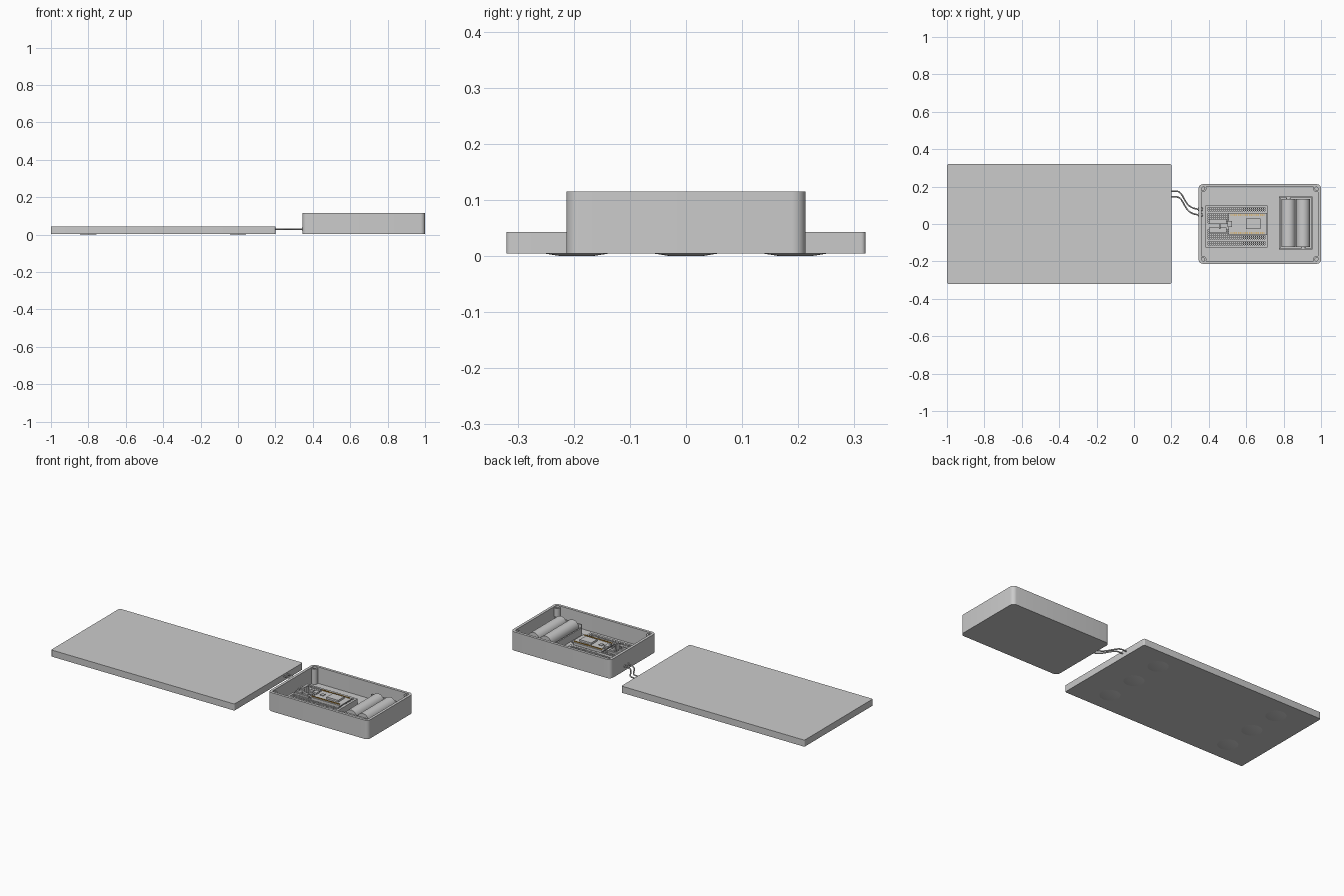
import bpy, bmesh, math
from mathutils import Matrix, Vector

old = bpy.data.objects.get("Cube")
if old:
    bpy.data.objects.remove(old, do_unlink=True)


def material(name, rgb):
    m = bpy.data.materials.new(name)
    m.use_nodes = True
    m.diffuse_color = (*rgb, 1)
    m.node_tree.nodes["Principled BSDF"].inputs["Base Color"].default_value = (*rgb, 1)
    return m


GREY = material("light_grey", (0.6, 0.6, 0.6))
GOLD = material("gold", (0.85, 0.42, 0.04))


def finish(bm, name, mat=GREY, smooth=True):
    bmesh.ops.recalc_face_normals(bm, faces=bm.faces)
    mesh = bpy.data.meshes.new(name)
    bm.to_mesh(mesh)
    bm.free()
    mesh.materials.append(mat)
    ob = bpy.data.objects.new(name, mesh)
    bpy.context.collection.objects.link(ob)
    if smooth:
        bpy.ops.object.select_all(action="DESELECT")
        ob.select_set(True)
        bpy.context.view_layer.objects.active = ob
        bpy.ops.object.shade_smooth_by_angle(angle=math.radians(35))
    return ob


def add_box(bm, x, y, z):
    """Add a box given as (min, max) ranges."""
    size = [b - a for a, b in (x, y, z)]
    mid = Vector([(a + b) / 2 for a, b in (x, y, z)])
    bmesh.ops.create_cube(bm, size=1, matrix=Matrix.Translation(mid) @ Matrix.Diagonal((*size, 1)))


def boxes(name, ranges, mat=GREY):
    bm = bmesh.new()
    for r in ranges:
        add_box(bm, *r)
    return finish(bm, name, mat, False)


def add_cone(bm, r1, r2, depth, centre, axis="Z", segments=32):
    rot = {"Z": Matrix(), "X": Matrix.Rotation(math.pi / 2, 4, "Y"),
           "Y": Matrix.Rotation(math.pi / 2, 4, "X")}[axis]
    bmesh.ops.create_cone(bm, cap_ends=True, segments=segments, radius1=r1, radius2=r2,
                          depth=depth, matrix=Matrix.Translation(centre) @ rot)


def rounded_prism(x, y, z, r, steps=6):
    """Prism with rounded upright corners; returns the mesh and its top face."""
    bm = bmesh.new()
    verts = []
    corners = [(x[1] - r, y[1] - r), (x[0] + r, y[1] - r), (x[0] + r, y[0] + r), (x[1] - r, y[0] + r)]
    for i, (cx, cy) in enumerate(corners):
        for k in range(steps + 1):
            a = math.pi / 2 * (i + k / steps)
            verts.append(bm.verts.new((cx + r * math.cos(a), cy + r * math.sin(a), z[0])))
    base = bm.faces.new(verts)
    ext = bmesh.ops.extrude_face_region(bm, geom=[base], use_keep_orig=True)["geom"]
    bmesh.ops.translate(bm, verts=[v for v in ext if isinstance(v, bmesh.types.BMVert)],
                        vec=(0, 0, z[1] - z[0]))
    bmesh.ops.recalc_face_normals(bm, faces=bm.faces)
    return bm, max(bm.faces, key=lambda f: f.calc_center_median().z)


def sink(bm, face, rim, depth):
    """Inset a face and push it down to make a recess."""
    bmesh.ops.inset_region(bm, faces=[face], thickness=rim, use_even_offset=True)
    ext = bmesh.ops.extrude_discrete_faces(bm, faces=[face])["faces"]
    bmesh.ops.translate(bm, verts=ext[0].verts, vec=(0, 0, -depth))


# Flat panel with six low feet
bm, _ = rounded_prism((-1, 0.2), (-0.32, 0.32), (0.004, 0.043), 0.008)
finish(bm, "panel")
bm = bmesh.new()
for fx in (-0.8, 0):
    for fy in (-0.195, 0, 0.195):
        add_cone(bm, 0.03, 0.055, 0.004, (fx, fy, 0.002))
finish(bm, "panel_feet")

# Open enclosure with corner screw posts
FLOOR = 0.018
bm, top = rounded_prism((0.345, 1), (-0.213, 0.213), (0.004, 0.115), 0.024)
sink(bm, top, 0.016, 0.115 - FLOOR)
finish(bm, "enclosure")
bm = bmesh.new()
for px in (0.367, 0.978):
    for py in (-0.19, 0.19):
        add_cone(bm, 0.02, 0.02, 0.108 - FLOOR, (px, py, (0.108 + FLOOR) / 2))
for f in [f for f in bm.faces if f.normal.z > 0.9]:
    sink(bm, f, 0.009, 0.05)
finish(bm, "screw_posts")

# Two wires with wall bushings
for side, shift in (("back", 0.015), ("front", -0.015)):
    cu = bpy.data.curves.new("wire_" + side, "CURVE")
    cu.dimensions = "3D"
    cu.bevel_depth = 0.004
    cu.bevel_resolution = 3
    sp = cu.splines.new("BEZIER")
    path = [(0.195, 0.16), (0.265, 0.125), (0.37, 0.063)]
    handles = [(0.045, 0), (0.022, -0.04), (0.07, 0)]
    sp.bezier_points.add(len(path) - 1)
    for p, (wx, wy), (hx, hy) in zip(sp.bezier_points, path, handles):
        p.co = (wx, wy + shift, 0.03)
        p.handle_left_type = p.handle_right_type = "FREE"
        p.handle_left = p.co - Vector((hx, hy, 0))
        p.handle_right = p.co + Vector((hx, hy, 0))
    cu.materials.append(GREY)
    bpy.context.collection.objects.link(bpy.data.objects.new("wire_" + side, cu))
bm = bmesh.new()
for by in (0.048, 0.078):
    add_cone(bm, 0.009, 0.009, 0.024, (0.353, by, 0.03), "X", 20)
finish(bm, "wire_bushings")

# Breadboard with rows of sunken holes
BX, BY, BTOP = (0.383, 0.714), (-0.125, 0.1), 0.052
COLS, ROWS = 31, 21
bm = bmesh.new()
mid = Matrix.Translation((sum(BX) / 2, sum(BY) / 2, BTOP))
bmesh.ops.create_grid(bm, x_segments=COLS, y_segments=ROWS, size=0.5,
                      matrix=mid @ Matrix.Diagonal((BX[1] - BX[0], BY[1] - BY[0], 1, 1)))
rim = [e for e in bm.edges if e.is_boundary]
ext = bmesh.ops.extrude_edge_only(bm, edges=rim)["geom"]
bmesh.ops.translate(bm, verts=[v for v in ext if isinstance(v, bmesh.types.BMVert)],
                    vec=(0, 0, FLOOR - BTOP))
hole_rows = {1, 2, 4, 5, 6, 7, 8, 12, 13, 14, 15, 16, 18, 19}
holes = []
for f in bm.faces:
    c = f.calc_center_median()
    row = int((c.y - BY[0]) / (BY[1] - BY[0]) * ROWS)
    col = int((c.x - BX[0]) / (BX[1] - BX[0]) * COLS)
    if abs(f.normal.z) > 0.9 and row in hole_rows and 0 < col < COLS - 1:
        holes.append(f)
bmesh.ops.inset_individual(bm, faces=holes, thickness=0.0025)
pits = bmesh.ops.extrude_discrete_faces(bm, faces=holes)["faces"]
bmesh.ops.translate(bm, verts=list({v for f in pits for v in f.verts}), vec=(0, 0, -0.012))
finish(bm, "breadboard", smooth=False)

# Controller board on pin headers
boxes("pin_headers", [((0.515, 0.7), (y - 0.006, y + 0.006), (BTOP, 0.063)) for y in (-0.048, 0.048)])
boxes("controller_board", [((0.505, 0.71), (-0.058, 0.058), (0.063, 0.069))])
boxes("controller_shield", [((0.6, 0.675), (-0.027, 0.03), (0.069, 0.08))])
boxes("controller_parts", [((0.5, 0.525), (-0.016, 0.016), (0.069, 0.079)),
                           ((0.545, 0.565), (-0.01, 0.01), (0.069, 0.073)),
                           ((0.51, 0.522), (0.024, 0.036), (0.069, 0.075)),
                           ((0.51, 0.522), (-0.036, -0.024), (0.069, 0.075))])
boxes("gold_pins", [((x - 0.003, x + 0.003), (y - 0.003, y + 0.003), (0.069, 0.074))
                    for y in (-0.048, 0.048) for x in [0.519 + 0.0098 * i for i in range(19)]], GOLD)

# Small sensor module with an upright part
boxes("sensor_module", [((0.4, 0.495), (y - 0.014, y + 0.014), (BTOP, 0.062)) for y in (-0.034, 0.014)])
boxes("sensor_sockets", [((x, x + 0.034), (y - 0.008, y + 0.008), (0.062, 0.07))
                         for x in (0.41, 0.452) for y in (-0.034, 0.014)])
boxes("upright_part", [((0.455, 0.462), (-0.026, 0.004), (BTOP, 0.098))])

# Battery tray and two cells
HX, HY, T = (0.775, 0.955), (-0.136, 0.147), 0.008
boxes("battery_tray", [(HX, HY, (FLOOR, 0.026)),
                       ((HX[0], HX[0] + T), HY, (FLOOR, 0.062)), ((HX[1] - T, HX[1]), HY, (FLOOR, 0.062)),
                       (HX, (HY[0], HY[0] + T), (FLOOR, 0.08)), (HX, (HY[1] - T, HY[1]), (FLOOR, 0.08))])
bm = bmesh.new()
for cx, tip in ((0.826, 1), (0.904, -1)):
    add_cone(bm, 0.037, 0.037, 0.256, (cx, 0.0055, 0.063), "Y", 40)
    add_cone(bm, 0.012, 0.012, 0.008, (cx, 0.0055 + tip * 0.131, 0.063), "Y", 20)
finish(bm, "battery_cells")
